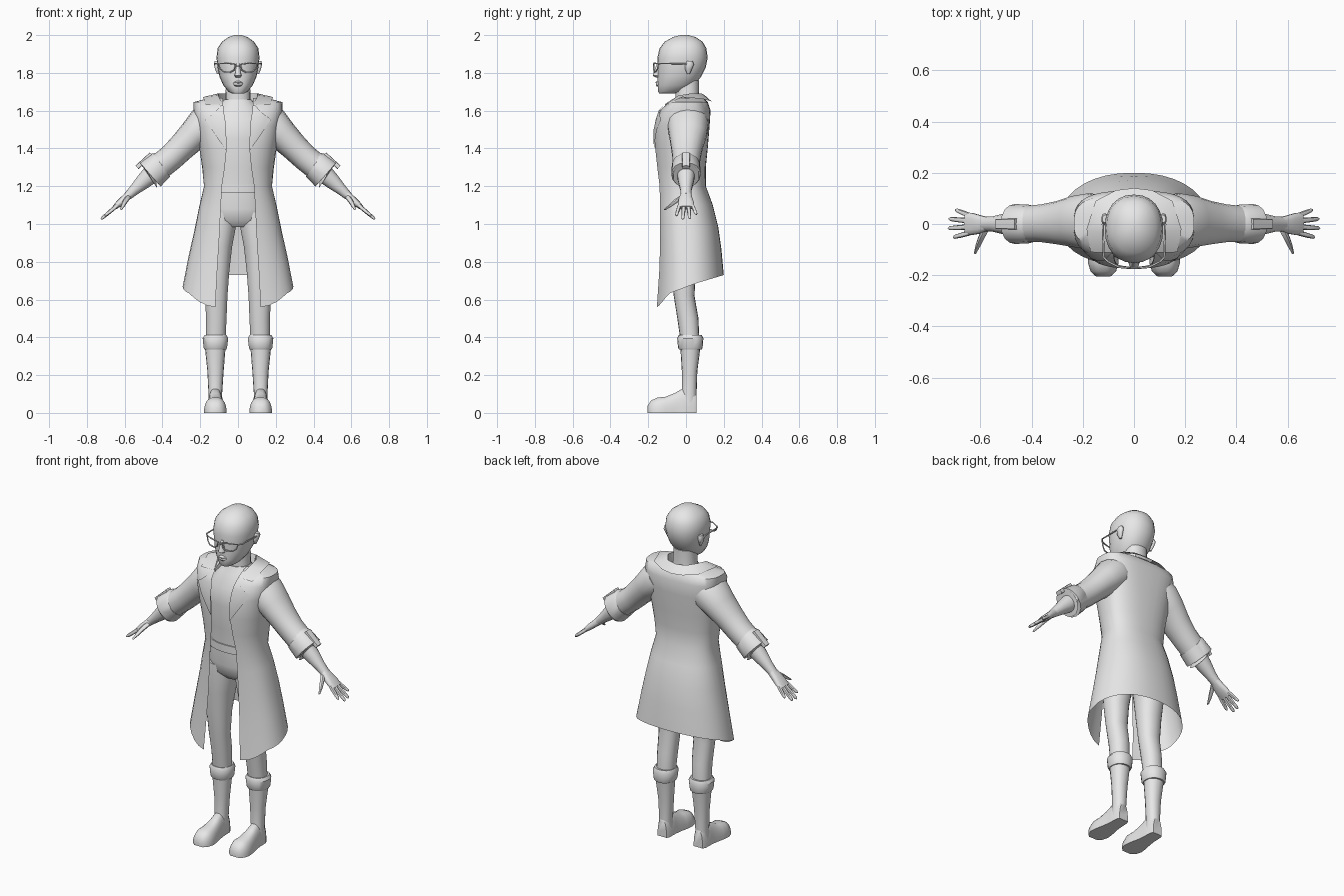
import bpy, bmesh, math
from mathutils import Vector

grey = bpy.data.materials.new("plain grey")
grey.diffuse_color = (0.8, 0.8, 0.8, 1)


def make(name, rings, closed=True, caps=True, mirror=False, angle=45):
    """Skin a list of equally long point rows."""
    bm = bmesh.new()
    rows = [[bm.verts.new(p) for p in r] for r in rings]
    n = len(rows[0])
    for a, b in zip(rows, rows[1:]):
        for i in range(n if closed else n - 1):
            j = (i + 1) % n
            bm.faces.new((a[i], a[j], b[j], b[i]))
    if closed and caps:
        bm.faces.new(rows[0])
        bm.faces.new(rows[-1])
    bmesh.ops.recalc_face_normals(bm, faces=bm.faces)
    me = bpy.data.meshes.new(name)
    bm.to_mesh(me)
    bm.free()
    for p in me.polygons:
        p.use_smooth = True
    me.set_sharp_from_angle(angle=math.radians(angle))
    me.materials.append(grey)
    ob = bpy.data.objects.new(name, me)
    bpy.context.collection.objects.link(ob)
    if mirror:
        ob.modifiers.new("mirror", 'MIRROR').use_mirror_merge = False
    return ob


def sp(v, p):
    return math.copysign(abs(v) ** (2 / p), v)


def stack(name, levels, p=2.2, n=20, **kw):
    """Upright loft; level = z, x min, x max, y front, y back."""
    rings = []
    for z, x0, x1, f, b in levels:
        ring = []
        for i in range(n):
            a = 2 * math.pi * i / n
            ring.append(((x0 + x1) / 2 + (x1 - x0) / 2 * sp(math.sin(a), p),
                         (f + b) / 2 - (b - f) / 2 * sp(math.cos(a), p), z))
        rings.append(ring)
    return make(name, rings, **kw)


def body(name, levels, **kw):
    return stack(name, [(z, -w, w, f, b) for z, w, f, b in levels], **kw)


def limb(name, pts, n=14, p=2.1):
    """Mirrored slanted loft; point = x, y, z, thickness radius, y radius."""
    rings = []
    for i, (x, y, z, r, ry) in enumerate(pts):
        a, b = pts[max(i - 1, 0)], pts[min(i + 1, len(pts) - 1)]
        d = Vector((b[0] - a[0], 0, b[2] - a[2])).normalized()
        perp = Vector((-d.z, 0, d.x))
        rings.append([Vector((x, y, z)) + perp * r * sp(math.cos(t), p)
                      + Vector((0, ry * sp(math.sin(t), p), 0))
                      for t in (2 * math.pi * k / n for k in range(n))])
    return make(name, rings, mirror=True)


# Head, neck and face
body("head", [(1.69, .03, -.14, -.07), (1.70, .05, -.148, 0), (1.735, .078, -.15, .045),
              (1.78, .098, -.15, .08), (1.83, .108, -.15, .105), (1.88, .114, -.152, .115),
              (1.93, .108, -.14, .108), (1.965, .085, -.113, .088), (1.99, .05, -.068, .05),
              (2.0, .018, -.03, .012)], n=24)
body("neck", [(1.58, .08, -.06, .08), (1.65, .066, -.055, .068), (1.76, .064, -.06, .07)])
body("nose", [(1.775, .012, -.158, -.13), (1.785, .02, -.176, -.13), (1.80, .015, -.172, -.13),
              (1.85, .009, -.154, -.13)], n=10)
body("lips", [(1.728, .012, -.154, -.13), (1.735, .024, -.16, -.13), (1.743, .027, -.157, -.13),
              (1.75, .022, -.163, -.13), (1.757, .01, -.154, -.13)], n=12)
stack("ear", [(1.795, .10, .112, .005, .02), (1.82, .10, .122, -.005, .032),
              (1.845, .10, .128, -.005, .042), (1.862, .10, .124, .005, .035)], n=10, mirror=True)

# Spectacles
cu = bpy.data.curves.new("spectacles", 'CURVE')
cu.dimensions = '3D'
cu.bevel_depth = .004
cu.bevel_resolution = 1
cu.materials.append(grey)
wires = [([(0.014, -.172, 1.836), (-.014, -.172, 1.836)], False)]
for s in (-1, 1):
    wires.append(([(s * x, y, z) for x, y, z in
                   [(.014, -.172, 1.845), (.02, -.17, 1.815), (.04, -.168, 1.804),
                    (.075, -.16, 1.806), (.095, -.15, 1.822), (.102, -.147, 1.848),
                    (.06, -.168, 1.852)]], True))
    wires.append(([(s * x, y, z) for x, y, z in
                   [(.102, -.147, 1.848), (.118, -.13, 1.85), (.122, 0, 1.848),
                    (.116, .03, 1.825)]], False))
for pts, loop in wires:
    spl = cu.splines.new('POLY')
    spl.points.add(len(pts) - 1)
    for q, c in zip(spl.points, pts):
        q.co = (*c, 1)
    spl.use_cyclic_u = loop
bpy.context.collection.objects.link(bpy.data.objects.new("spectacles", cu))

# Shirt, belt and hips
body("shirt", [(1.17, .152, -.118, .088), (1.3, .152, -.122, .09), (1.45, .17, -.14, .10),
               (1.55, .165, -.125, .10), (1.62, .11, -.08, .08), (1.66, .07, -.06, .07)])
body("belt", [(1.165, .158, -.126, .095), (1.21, .158, -.126, .095)])
body("hips", [(.985, .13, -.07, .09), (1.02, .16, -.105, .115), (1.08, .168, -.115, .12),
              (1.18, .15, -.116, .09)])

# Legs, boots
stack("trouser_leg", [(.39, .065, .17, -.03, .07), (.5, .06, .17, -.046, .066),
                      (.62, .055, .175, -.065, .045), (.75, .045, .185, -.08, .052),
                      (.88, .03, .19, -.092, .08), (.985, .01, .185, -.1, .1),
                      (1.06, .01, .165, -.1, .1)], n=18, mirror=True)
stack("boot_shaft", [(.04, .082, .158, -.03, .056), (.1, .084, .156, -.022, .056),
                     (.22, .076, .162, -.022, .06), (.345, .066, .175, -.03, .076)],
      n=16, mirror=True)
stack("boot_cuff", [(.335, .062, .178, -.036, .084), (.345, .057, .183, -.042, .088),
                    (.395, .051, .188, -.047, .092), (.412, .06, .178, -.038, .084),
                    (.41, .07, .168, -.028, .072)], n=18, mirror=True, angle=35)
foot = []
for y, w, h in [(.056, .03, .10), (.04, .038, .12), (-.02, .04, .128), (-.06, .045, .105),
                (-.11, .056, .085), (-.15, .06, .082), (-.185, .05, .066), (-.205, .028, .035)]:
    ring = []
    for i in range(16):
        a = math.pi * (i / 15)
        ring.append((.12 + w * sp(math.cos(a), 2.8), y, h * sp(abs(math.sin(a)) + 1e-9, 2.2)))
    foot.append(ring)
make("foot", foot, mirror=True)

# Sleeves, cuffs, forearms and hands
limb("sleeve", [(.15, .01, 1.545, .095, .105), (.175, .01, 1.525, .1, .11),
                (.235, .01, 1.47, .083, .1), (.295, .005, 1.41, .074, .085),
                (.352, .003, 1.354, .07, .075), (.425, 0, 1.295, .07, .07)], n=18)
limb("sleeve_cuff", [(.40, 0, 1.315, .068, .066), (.408, 0, 1.312, .078, .075),
                     (.465, 0, 1.262, .084, .078), (.472, 0, 1.256, .076, .07),
                     (.462, 0, 1.264, .05, .05)], n=16)
limb("cuff_strap", [(.458, 0, 1.368, .014, .022), (.535, 0, 1.30, .012, .02)], n=8, p=5)
limb("forearm", [(.43, 0, 1.29, .055, .052), (.50, 0, 1.226, .042, .042),
                 (.545, 0, 1.184, .03, .031), (.585, 0, 1.147, .022, .028)])
limb("palm", [(.575, 0, 1.156, .022, .028), (.60, -.002, 1.134, .02, .036),
              (.63, 0, 1.108, .018, .043), (.655, 0, 1.086, .012, .043)], p=2.6)
for label, y0, y1, tx in [("index", -.034, -.052, .705), ("middle", -.011, -.017, .725),
                          ("ring", .012, .02, .722), ("little", .033, .055, .697)]:
    tz = 1.025 + (.725 - tx) * .9
    limb(label + "_finger", [(.64, y0, 1.098, .011, .011),
                             ((.64 + tx) / 2, (y0 + y1) / 2, (1.098 + tz) / 2, .01, .01),
                             (tx - .006, y1 * .96, tz + .006, .008, .008),
                             (tx, y1, tz, .003, .003)], n=8)
limb("thumb", [(.575, -.012, 1.15, .014, .016), (.596, -.052, 1.122, .013, .017),
               (.61, -.085, 1.096, .01, .012), (.62, -.112, 1.076, .005, .006)], n=8)

# Coat: z, half width, front y, back y, opening half width, squareness
UPPER = [(1.668, .11, -.04, .085, .078, 2.2), (1.66, .18, -.06, .1, .08, 2.5),
         (1.645, .235, -.095, .115, .08, 3), (1.6, .235, -.138, .13, .076, 3),
         (1.52, .222, -.165, .125, .066, 2.8), (1.4, .205, -.166, .115, .06, 2.5),
         (1.3, .19, -.158, .105, .07, 2.4)]
# Skirt uses a fraction from waist to hem in place of z
SKIRT = [(0, .18, -.152, .105, .085, 2.3), (.2, .205, -.148, .14, .092, 2.3),
         (.45, .232, -.146, .17, .1, 2.3), (.7, .262, -.152, .187, .11, 2.2),
         (1, .293, -.165, .2, .12, 2.2)]
HEM = [(-.17, .55), (-.14, .57), (-.09, .632), (.05, .685), (.2, .73)]


def hem(y):
    for (a, za), (b, zb) in zip(HEM, HEM[1:]):
        if y <= b:
            return za + (zb - za) * (y - a) / (b - a)
    return HEM[-1][1]


def half(w, f, b, o, p, n=16):
    a0 = math.asin((o / w) ** (p / 2))
    out = []
    for i in range(n + 1):
        a = a0 + (math.pi - a0) * i / n
        c = sp(math.cos(a), p) if i < n else -1
        out.append((w * sp(math.sin(a), p) if i < n else 0, f * c if c > 0 else -b * c))
    return out


def whole(h, zs):
    right = [(x, y, z) for (x, y), z in zip(h, zs)]
    return right + [(-x, y, z) for x, y, z in reversed(right[:-1])]


edge = half(*SKIRT[-1][1:])
rows = [whole(half(*r), [z] * 17) for z, *r in UPPER]
rows += [whole(half(*r), [1.2 + s * (hem(e[1]) - 1.2) for e in edge]) for s, *r in SKIRT]
make("coat", rows, closed=False, angle=50)


# Lapels lie just in front of the coat
def front(x, z):
    for hi, lo in zip(UPPER, UPPER[1:]):
        if z >= lo[0]:
            t = (z - lo[0]) / (hi[0] - lo[0])
            w, f, p = (lo[k] + (hi[k] - lo[k]) * t for k in (1, 2, 5))
            return f * max(0, 1 - (x / w) ** p) ** (1 / p)


lapel = []
for z, xi, xo in [(1.39, .06, .063), (1.44, .061, .098), (1.5, .064, .138), (1.555, .068, .175),
                  (1.575, .072, .145), (1.6, .076, .115), (1.63, .08, .09)]:
    xs = [xi + (xo - xi) * k / 4 for k in range(5)]
    lapel.append([(x, front(x, z) - .008, z) for x in xs])
make("lapel", lapel, closed=False, mirror=True)

# Folded collar: inner stand, fold, outer edge
STAND = [(0, .075, 1.63), (.055, .07, 1.63), (.085, .02, 1.63), (.085, -.05, 1.63), (.08, -.1, 1.62)]
FOLD = [(0, .095, 1.685), (.06, .085, 1.69), (.1, .03, 1.692), (.105, -.04, 1.68), (.08, -.112, 1.635)]
OUTER = [(0, .14, 1.645), (.07, .132, 1.65), (.15, .09, 1.662), (.185, -.02, 1.672), (.17, -.11, 1.63)]
make("collar", [STAND, FOLD, OUTER], closed=False, mirror=True)
